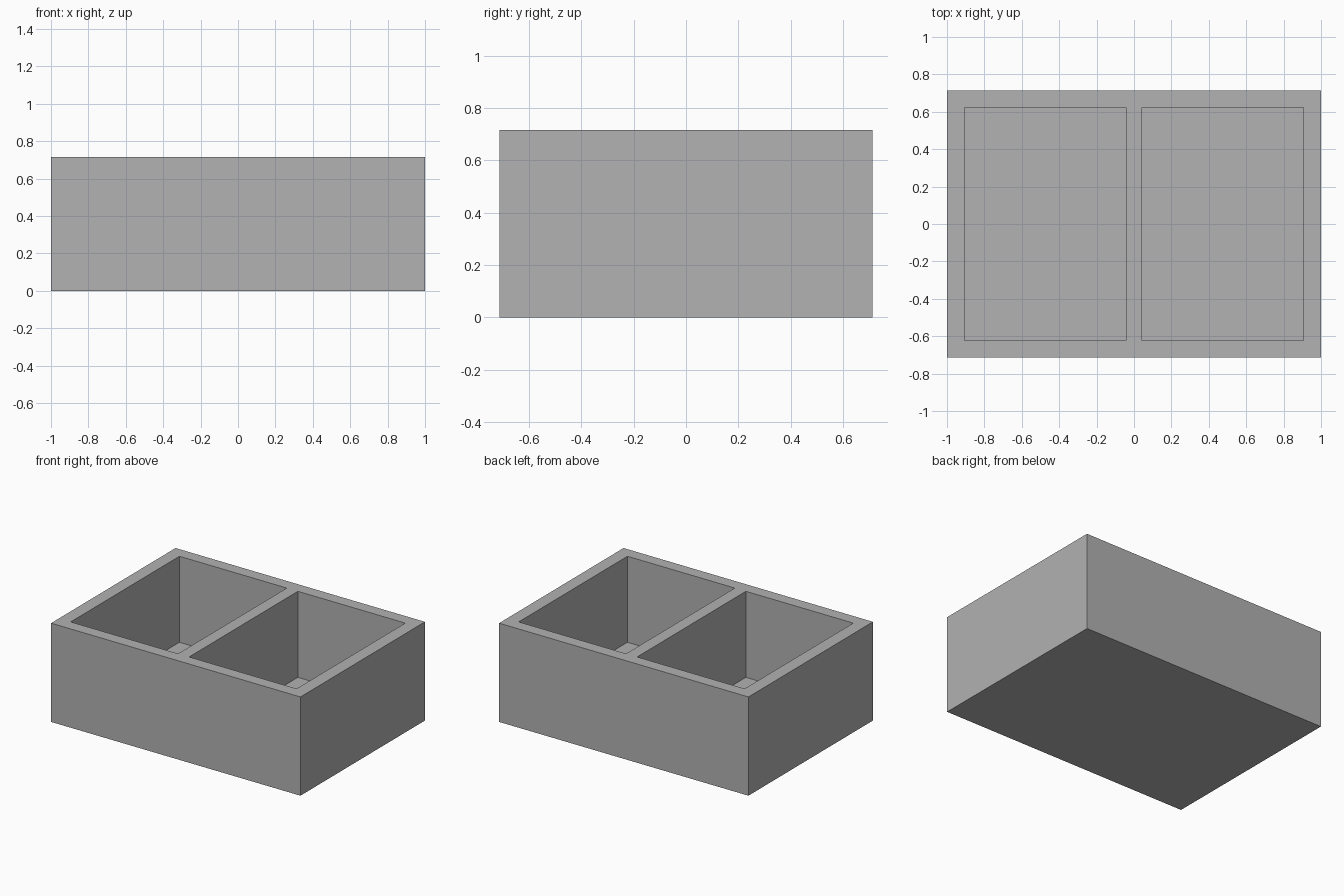
import bpy
import bmesh
import math
from mathutils import Vector

cube = bpy.data.objects.get("Cube")
if cube:
    bpy.data.objects.remove(cube, do_unlink=True)

WIDTH, DEPTH, HEIGHT = 2.0, 1.426, 0.716
INNER_X, OUTER_X = 0.044, 0.906   # pocket sides, mirrored about x = 0
POCKET_Y = 0.623                  # half length of each pocket
FLOOR = 0.092                     # floor thickness

grey = bpy.data.materials.new("plain_grey")
colour = (0.445, 0.445, 0.445, 1.0)
grey.use_nodes = True
grey.diffuse_color = colour
grey.node_tree.nodes["Principled BSDF"].inputs["Base Color"].default_value = colour

# Solid block standing on the ground
bm = bmesh.new()
bmesh.ops.create_cube(bm, size=1)
bmesh.ops.scale(bm, vec=(WIDTH, DEPTH, HEIGHT), verts=bm.verts)
bmesh.ops.translate(bm, vec=(0, 0, HEIGHT / 2), verts=bm.verts)


def cut(point, normal):
    bmesh.ops.bisect_plane(bm, geom=bm.verts[:] + bm.edges[:] + bm.faces[:],
                           plane_co=point, plane_no=normal)


# Score the pocket outlines
for side in (-1, 1):
    for x in (INNER_X, OUTER_X):
        cut((side * x, 0, 0), (1, 0, 0))
    cut((0, side * POCKET_Y, 0), (0, 1, 0))


def is_pocket(face):
    c = face.calc_center_median()
    return (face.normal.z > 0.9 and INNER_X < abs(c.x) < OUTER_X
            and abs(c.y) < POCKET_Y)


# Sink the two pockets, leaving the rim and the middle divider
bm.normal_update()
pockets = [f for f in bm.faces if is_pocket(f)]
sunk = bmesh.ops.extrude_discrete_faces(bm, faces=pockets)["faces"]
floor_verts = list({v for f in sunk for v in f.verts})
bmesh.ops.translate(bm, vec=Vector((0, 0, FLOOR - HEIGHT)), verts=floor_verts)

# Merge the scored lines on the flat outer faces
bmesh.ops.dissolve_limit(bm, angle_limit=math.radians(1),
                         verts=bm.verts[:], edges=bm.edges[:])
bmesh.ops.recalc_face_normals(bm, faces=bm.faces[:])

mesh = bpy.data.meshes.new("two_pocket_box")
bm.to_mesh(mesh)
bm.free()
mesh.materials.append(grey)
box = bpy.data.objects.new("two_pocket_box", mesh)
bpy.context.collection.objects.link(box)
